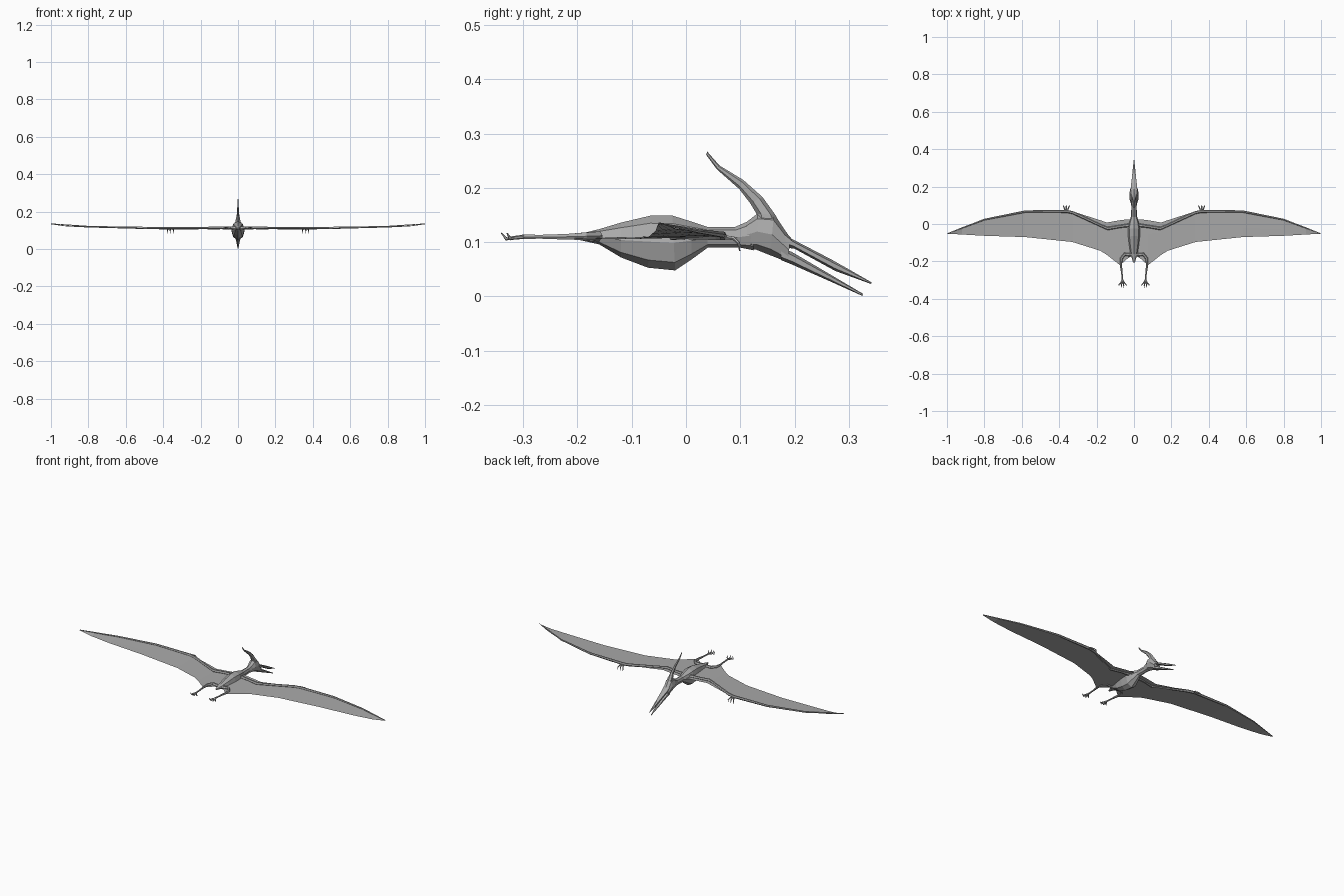
import bpy, bmesh, math
from mathutils import Vector

grey = bpy.data.materials.new("hide grey")
grey.diffuse_color = (0.4, 0.4, 0.4, 1)


def finish(name, bm, mirror=False, recalc=True):
    if recalc:
        bmesh.ops.recalc_face_normals(bm, faces=bm.faces[:])
    me = bpy.data.meshes.new(name)
    bm.to_mesh(me)
    bm.free()
    me.materials.append(grey)
    ob = bpy.data.objects.new(name, me)
    bpy.context.collection.objects.link(ob)
    if mirror:
        m = ob.modifiers.new("mirror", 'MIRROR')
        m.use_clip = False
        m.use_mirror_merge = False
    return ob


def skin(bm, rings):
    """Join vertex rings with quads and cap both ends."""
    n = len(rings[0])
    for a, b in zip(rings, rings[1:]):
        for i in range(n):
            j = (i + 1) % n
            bm.faces.new((a[i], a[j], b[j], b[i]))
    bm.faces.new(rings[0])
    bm.faces.new(rings[-1])


def loft(name, sections, n=8):
    """Section: top (y, z), bottom (y, z), half width."""
    bm = bmesh.new()
    rings = []
    for ty, tz, by, bz, w in sections:
        ring = []
        for i in range(n):
            a = 2 * math.pi * i / n
            t = (1 + math.cos(a)) / 2
            ring.append(bm.verts.new((w * math.sin(a), by + (ty - by) * t, bz + (tz - bz) * t)))
        rings.append(ring)
    skin(bm, rings)
    return finish(name, bm)


def tube(bm, path, n=6):
    """Path point: x, y, z, radius."""
    pts = [Vector(p[:3]) for p in path]
    rings = []
    for i, p in enumerate(pts):
        d = (pts[min(i + 1, len(pts) - 1)] - pts[max(i - 1, 0)]).normalized()
        u = d.cross(Vector((0, 0, 1))).normalized()
        v = d.cross(u)
        r = path[i][3]
        rings.append([bm.verts.new(p + r * (u * math.cos(2 * math.pi * k / n) + v * math.sin(2 * math.pi * k / n)))
                      for k in range(n)])
    skin(bm, rings)


# Body and neck
loft("body", [
    (-.205, .113, -.205, .106, .005), (-.16, .124, -.16, .096, .019),
    (-.12, .136, -.12, .072, .027), (-.065, .149, -.07, .053, .034),
    (-.025, .149, -.02, .048, .036), (.01, .138, .01, .068, .028),
    (.04, .128, .04, .09, .016), (.09, .128, .10, .09, .014),
    (.118, .14, .125, .085, .019)])

# Skull, beak and jaw
loft("skull", [
    (.11, .136, .11, .09, .016), (.132, .153, .13, .086, .024),
    (.162, .152, .155, .076, .025), (.192, .108, .188, .063, .02)])
loft("upper_beak", [
    (.18, .122, .185, .09, .021), (.195, .106, .2, .088, .019),
    (.27, .067, .275, .047, .010), (.342, .026, .341, .023, .002)], 6)
loft("lower_jaw", [
    (.175, .09, .175, .067, .02), (.195, .082, .195, .059, .017),
    (.265, .041, .265, .028, .009), (.326, .005, .325, .001, .002)], 6)

# Head crest
loft("crest", [
    (.185, .115, .125, .125, .02), (.164, .151, .13, .152, .015),
    (.141, .183, .118, .172, .008), (.105, .215, .098, .198, .005),
    (.062, .241, .057, .234, .004), (.039, .267, .037, .261, .002)], 6)

# Wing membrane: x, leading y, trailing y, z
stations = [(.012, .025, -.17, .112), (.035, .025, -.185, .112), (.075, .02, -.22, .111),
            (.145, .008, -.165, .11), (.18, .02, -.143, .11), (.33, .068, -.096, .11),
            (.58, .07, -.07, .113), (.80, .027, -.063, .119), (.92, -.018, -.056, .125),
            (.999, -.05, -.052, .136)]
bm = bmesh.new()
rows = [[bm.verts.new((x, a + (b - a) * t, z - .004 * t)) for t in (0, .3, .65, 1)]
        for x, a, b, z in stations]
for p, q in zip(rows, rows[1:]):
    for i in range(3):
        bm.faces.new((p[i], p[i + 1], q[i + 1], q[i]))
finish("wing_membrane", bm, True, recalc=False)

# Arm and long wing finger
bm = bmesh.new()
tube(bm, [(.015, -.005, .113, .010), (.075, -.013, .113, .008), (.14, -.024, .112, .009),
          (.17, -.012, .112, .007), (.325, .06, .111, .008), (.36, .068, .111, .008),
          (.58, .067, .114, .006), (.80, .024, .12, .004), (.995, -.05, .135, .0015)])
finish("arm", bm, True)

# Small clawed fingers on the wrist
bm = bmesh.new()
for dx in (-.018, 0, .016):
    tube(bm, [(.362 + dx * .3, .066, .11, .004), (.362 + dx * .7, .088, .107, .0035),
              (.362 + dx, .097, .098, .003), (.362 + dx, .099, .084, .001)], 5)
finish("fingers", bm, True)

# Legs and toes
bm = bmesh.new()
tube(bm, [(.01, -.165, .11, .010), (.05, -.162, .112, .009), (.068, -.185, .111, .008),
          (.070, -.22, .110, .006), (.064, -.27, .110, .004), (.062, -.302, .110, .005)])
for dx in (-.02, -.007, .006, .018):
    reach = .345 - abs(dx + .001) * .8
    tube(bm, [(.062, -.298, .110, .004), (.062 + dx * .6, -.317, .108, .0035),
              (.062 + dx, -.335 + abs(dx) * .6, .106, .003), (.062 + dx, -reach, .117, .001)], 5)
finish("legs", bm, True)
